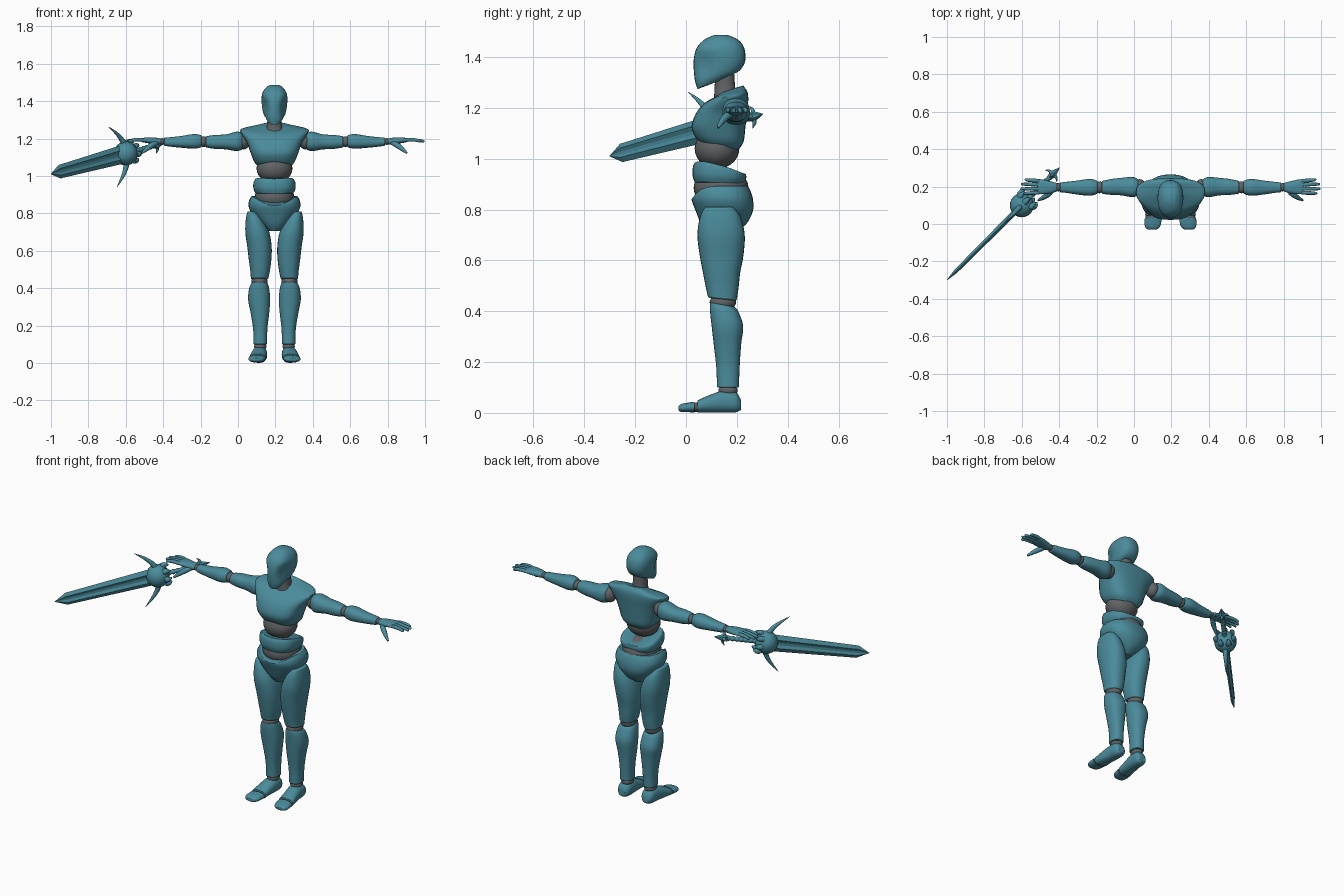
import bpy, bmesh, math
from mathutils import Vector, Matrix

cube = bpy.data.objects.get("Cube")
if cube:
    bpy.data.objects.remove(cube)

MID = 0.195  # body centre line


def material(name, rgb):
    m = bpy.data.materials.new(name)
    m.use_nodes = True
    m.diffuse_color = (*rgb, 1)
    m.node_tree.nodes["Principled BSDF"].inputs["Base Color"].default_value = (*rgb, 1)
    return m


TEAL = material("teal armour", (0.07, 0.26, 0.33))
GREY = material("dark grey joints", (0.12, 0.125, 0.13))


def finish(name, bm, mat, bevel=0.0, angle=35):
    bmesh.ops.recalc_face_normals(bm, faces=bm.faces)
    me = bpy.data.meshes.new(name)
    bm.to_mesh(me)
    bm.free()
    me.materials.append(mat)
    ob = bpy.data.objects.new(name, me)
    bpy.context.collection.objects.link(ob)
    bpy.ops.object.select_all(action='DESELECT')
    ob.select_set(True)
    bpy.context.view_layer.objects.active = ob
    bpy.ops.object.shade_smooth_by_angle(angle=math.radians(angle))
    if bevel:
        b = ob.modifiers.new("Soft rim", 'BEVEL')
        b.width, b.segments, b.angle_limit = bevel, 2, math.radians(40)
    return ob


def spline(rows, steps):
    """Smooth in-between sections for a list of number rows."""
    out = []
    for i in range(len(rows) - 1):
        a, b = rows[max(i - 1, 0)], rows[i]
        c, d = rows[i + 1], rows[min(i + 2, len(rows) - 1)]
        for k in range(steps):
            t = k / steps
            out.append([q + 0.5 * t * (r - p + t * (2 * p - 5 * q + 4 * r - s + t * (3 * (q - r) + s - p)))
                        for p, q, r, s in zip(a, b, c, d)])
    return out + [list(rows[-1])]


def skin(bm, rings):
    loops = [[bm.verts.new(p) for p in ring] for ring in rings]
    n = len(loops[0])
    for a, b in zip(loops, loops[1:]):
        for i in range(n):
            bm.faces.new((a[i], a[(i + 1) % n], b[(i + 1) % n], b[i]))
    bm.faces.new(loops[0])
    bm.faces.new(loops[-1])


def loft(name, mat, rows, axis='z', side=1, power=2.3, seg=28, steps=4, bevel=0.006, shape=None):
    """Rows: position, centre u, centre v, radius u, radius v, tilt, front dip."""
    rings = []
    for t, u, v, ru, rv, tilt, dip in spline([tuple(r) + (0,) * (7 - len(r)) for r in rows], steps):
        ring = []
        for i in range(seg):
            ang = math.tau * i / seg
            c, s = math.cos(ang), math.sin(ang)
            pu = u + ru * math.copysign(abs(c) ** (2 / power), c)
            pv = v + rv * math.copysign(abs(s) ** (2 / power), s)
            pt = t + tilt * s - dip * max(0, -s) ** 3
            p = {'z': (pu, pv, pt), 'x': (pt, pu, pv), 'y': (pu, pt, pv)}[axis]
            if shape:
                p = shape(*p)
            ring.append((MID + side * p[0], p[1], p[2]))
        rings.append(ring)
    bm = bmesh.new()
    skin(bm, rings)
    return finish(name, bm, mat, bevel)


def torso(name, mat, rows, **kw):
    """Rows: height, half width, front y, back y, tilt, dip."""
    return loft(name, mat, [(r[0], 0, (r[2] + r[3]) / 2, r[1], (r[3] - r[2]) / 2, *r[4:]) for r in rows], **kw)


def ball(name, mat, centre, radii, side=1):
    bm = bmesh.new()
    bmesh.ops.create_uvsphere(bm, u_segments=24, v_segments=14, radius=1)
    c = Vector((MID + side * centre[0], centre[1], centre[2]))
    bm.transform(Matrix.Translation(c) @ Matrix.Diagonal((*radii, 1)))
    return finish(name, bm, mat)


def tubes(name, mat, paths):
    """Tapered round rods; each path is a list of (point, radius)."""
    cu = bpy.data.curves.new(name, 'CURVE')
    cu.dimensions, cu.bevel_depth, cu.bevel_resolution = '3D', 1, 3
    cu.use_fill_caps = True
    for path in paths:
        rows = spline([(*p, r) for p, r in path], 3)
        sp = cu.splines.new('POLY')
        sp.points.add(len(rows) - 1)
        for pt, (x, y, z, r) in zip(sp.points, rows):
            pt.co, pt.radius = (x, y, z, 1), r
        sp.use_smooth = True
    cu.materials.append(mat)
    ob = bpy.data.objects.new(name, cu)
    bpy.context.collection.objects.link(ob)
    return ob


# Head with hollowed cheeks, and neck
def cheeks(x, y, z):
    if y < 0.12 and 1.30 < z < 1.43:
        x *= 1 - 0.28 * math.sin(math.pi * (z - 1.30) / 0.13) * min(1, (0.12 - y) / 0.04)
    return x, y, z


torso("head", TEAL, [(1.297, .036, .045, .16, .024), (1.33, .058, .034, .21, .016), (1.385, .068, .03, .233, 0),
                     (1.435, .067, .042, .229, 0), (1.468, .05, .072, .205, 0), (1.486, .026, .11, .165, 0)],
      power=2.5, shape=cheeks, bevel=.004)
torso("neck", GREY, [(1.235, .052, .11, .21), (1.27, .04, .112, .195), (1.335, .038, .115, .19)])

# Torso
torso("chest", TEAL, [(1.05, .085, .055, .205, -.015), (1.075, .108, .037, .226, -.01), (1.125, .128, .022, .234),
                      (1.18, .148, .04, .24), (1.225, .176, .075, .245, .005), (1.25, .178, .105, .242, .012),
                      (1.265, .10, .125, .23, .016), (1.272, .06, .135, .225, .016)], power=2.7)
ball("upper_waist_joint", GREY, (0, .122, 1.04), (.096, .088, .08))
torso("abdomen", TEAL, [(.905, .1, .035, .225, -.008, .008), (.93, .112, .026, .236, -.012, .01),
                        (.96, .113, .027, .236, -.022, .015), (.975, .106, .035, .228, -.035, .025)], power=2.6)
ball("lower_waist_joint", GREY, (0, .138, .885), (.106, .108, .08))
torso("pelvis", TEAL, [(.705, .03, .085, .19), (.74, .068, .06, .235), (.79, .115, .04, .262),
                       (.835, .138, .026, .264, 0, .01), (.87, .135, .022, .255, 0, .03),
                       (.892, .122, .024, .243, 0, .05)], power=2.4)

# Arms and legs on both sides
for side, tag in ((1, "left"), (-1, "right")):
    loft(tag + "_thigh", TEAL, [(.81, .12, .13, .025, .055), (.77, .108, .135, .045, .08), (.70, .092, .138, .064, .093),
                                (.62, .08, .14, .065, .086), (.55, .077, .14, .06, .073),
                                (.49, .077, .142, .052, .064, -.004), (.447, .08, .143, .046, .056, -.006)], side=side)
    ball(tag + "_knee_joint", GREY, (.08, .145, .435), (.043, .052, .034), side)
    loft(tag + "_shin", TEAL, [(.425, .08, .145, .044, .05, -.01), (.40, .082, .151, .053, .057, -.006),
                               (.34, .082, .163, .059, .062), (.27, .078, .163, .05, .054),
                               (.18, .076, .165, .038, .046), (.10, .076, .165, .037, .043)], side=side)
    ball(tag + "_ankle_joint", GREY, (.076, .165, .088), (.033, .038, .024), side)
    loft(tag + "_foot", TEAL, [(.216, .078, .032, .022, .02), (.195, .078, .042, .037, .04), (.145, .08, .044, .041, .043),
                               (.09, .086, .035, .043, .034), (.045, .09, .025, .046, .024)], 'y', side)
    ball(tag + "_toe_joint", GREY, (.091, .04, .022), (.042, .015, .019), side)
    loft(tag + "_toes", TEAL, [(.034, .092, .023, .045, .021), (0, .095, .021, .044, .018),
                               (-.02, .097, .019, .036, .015), (-.03, .098, .018, .022, .008)], 'y', side)
    ball(tag + "_shoulder_joint", GREY, (.165, .197, 1.187), (.035, .043, .045), side)
    loft(tag + "_upper_arm", TEAL, [(.168, .197, 1.185, .038, .042), (.20, .197, 1.185, .054, .052),
                                    (.26, .2, 1.182, .047, .04), (.32, .198, 1.182, .042, .037),
                                    (.367, .196, 1.182, .034, .03)], 'x', side)
    ball(tag + "_elbow_joint", GREY, (.379, .196, 1.183), (.026, .032, .029), side)
    loft(tag + "_forearm", TEAL, [(.39, .196, 1.185, .034, .032), (.43, .196, 1.185, .045, .039),
                                  (.50, .195, 1.182, .037, .031), (.56, .196, 1.182, .029, .025),
                                  (.592, .196, 1.183, .026, .021)], 'x', side)
    ball(tag + "_wrist_joint", GREY, (.60, .197, 1.184), (.018, .023, .018), side)
    loft(tag + "_palm", TEAL, [(.606, .197, 1.184, .022, .016), (.64, .196, 1.187, .032, .018),
                               (.69, .199, 1.191, .04, .014), (.712, .2, 1.191, .037, .009)], 'x', side, bevel=.003)
    at = lambda x, y, z: (MID + side * x, y, z)
    fingers = [[(at(.70, y, 1.191), .009), (at(.725, y + fan * .3, 1.194), .0105), (at(.76, y + fan * .7, 1.191), .009),
                (at(tip - .006, y + fan, 1.186), .007), (at(tip, y + fan, 1.185), .002)]
               for y, fan, tip in ((.168, -.004, .785), (.189, -.001, .802), (.21, .003, .80), (.23, .007, .78))]
    thumb = [(at(.625, .185, 1.18), .012), (at(.655, .158, 1.165), .015),
             (at(.685, .138, 1.142), .011), (at(.708, .126, 1.122), .005)]
    tubes(tag + "_fingers", TEAL, fingers + [thumb])

# Sword frame: s runs to the tip, w is across the blade, n is its thickness
HUB = Vector((-.6, .1, 1.12))
S = Vector((-.4, -.4, -.11)).normalized()
N = S.cross(Vector((0, 0, 1))).normalized()
W = N.cross(S)


def sword(s, w=0, n=0):
    return HUB + S * s + W * w + N * n


# Blade with a sunk groove down the middle
section = ((1, 0), (.5, 1), (.15, .45), (-.15, .45), (-.5, 1), (-1, 0), (-.5, -1), (-.15, -.45), (.15, -.45), (.5, -1))
bm = bmesh.new()
skin(bm, [[sword(s, a * w, b * th) for a, b in section]
          for s, w, th in ((.03, .05, .015), (.49, .037, .011), (.51, .037, .01), (.577, .001, .001))])
finish("sword_blade", bm, TEAL, angle=15)

# Guard ball, with a ring of bony knobs on its hand side
ball("sword_guard_ball", TEAL, HUB - Vector((MID, 0, 0)), (.064, .064, .064))
tubes("sword_guard_knobs", TEAL,
      [[(sword(-.03, .05 * c, .05 * s), .016), (sword(-.05, .053 * c, .053 * s), .014),
        (sword(-.068, .046 * c, .046 * s), .004)]
       for c, s in ((math.cos(k * math.tau / 7), math.sin(k * math.tau / 7)) for k in range(7))])

# Curved guard spikes
tubes("sword_guard_spikes", TEAL,
      [[(sword(0, .045 * k), .017), (sword(.02, .085 * k), .013), (sword(.055, .125 * k), .008),
        (sword(.1, .164 * k), .001)] for k in (1, -1)])

# Ribbed grip
grip = [(sword(-.05 - .0125 * i), .015 if i % 2 else .011) for i in range(16)]
tubes("sword_grip", TEAL, [grip])

# Pointed pommel with backward barbs
bm = bmesh.new()
skin(bm, [[sword(s, r * math.cos(k * math.pi / 3), r * math.sin(k * math.pi / 3)) for k in range(6)]
          for s, r in ((-.215, .012), (-.235, .024), (-.25, .018), (-.292, .001))])
finish("sword_pommel", bm, TEAL, angle=20)
tubes("sword_pommel_barbs", TEAL,
      [[(sword(-.24, .012 * c, .012 * s), .01), (sword(-.238, .028 * c, .028 * s), .007),
        (sword(-.225, .044 * c, .044 * s), .001)] for c, s in ((1, 0), (0, 1), (-1, 0), (0, -1))])
